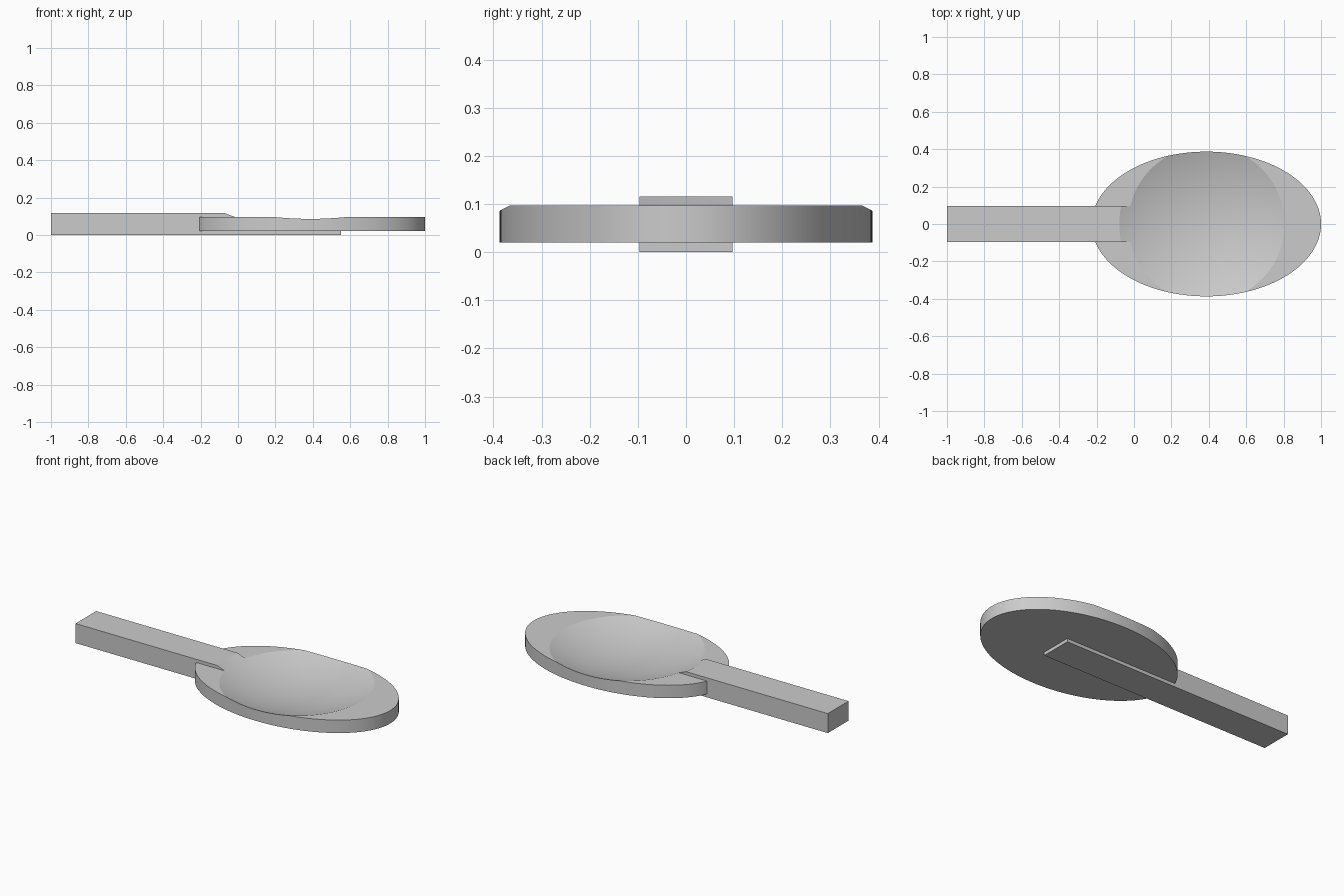
import bpy, bmesh, math

# Default object
cube = bpy.data.objects.get("Cube")
if cube:
    bpy.data.objects.remove(cube, do_unlink=True)

# Material
grey = bpy.data.materials.new("plain_grey")
grey.use_nodes = True
colour = (0.6, 0.6, 0.6, 1)
grey.diffuse_color = colour
grey.node_tree.nodes["Principled BSDF"].inputs["Base Color"].default_value = colour

# Shared dimensions
BOWL_X = 0.387
RIM_Z = 0.097
SPHERE_R = 1.1955
SPHERE_Z = 1.217


def add_object(name, bm):
    bmesh.ops.recalc_face_normals(bm, faces=bm.faces)
    mesh = bpy.data.meshes.new(name)
    bm.to_mesh(mesh)
    bm.free()
    mesh.materials.append(grey)
    obj = bpy.data.objects.new(name, mesh)
    bpy.context.collection.objects.link(obj)
    return obj


def hollow_cutter():
    """Closed spherical cap, spun from an arc, that scoops out the bowl."""
    bm = bmesh.new()
    steps, reach = 24, 0.56
    arc = []
    for i in range(steps + 1):
        a = reach * i / steps
        arc.append(bm.verts.new((BOWL_X + SPHERE_R * math.sin(a), 0,
                                 SPHERE_Z - SPHERE_R * math.cos(a))))
    arc.append(bm.verts.new((BOWL_X, 0, arc[-1].co.z)))
    edges = [bm.edges.new(pair) for pair in zip(arc, arc[1:])]
    bmesh.ops.spin(bm, geom=arc + edges, cent=(BOWL_X, 0, 0), axis=(0, 0, 1),
                   angle=math.tau, steps=96)
    bmesh.ops.remove_doubles(bm, verts=bm.verts, dist=0.0001)
    cutter = add_object("bowl_cutter", bm)
    cutter.hide_render = True
    cutter.hide_set(True)
    cutter.display_type = 'WIRE'
    return cutter


def elliptical_disc():
    """Bowl blank: a flat oval slab."""
    bm = bmesh.new()
    bmesh.ops.create_cone(bm, cap_ends=True, segments=128, radius1=1,
                          radius2=1, depth=1)
    bmesh.ops.scale(bm, verts=bm.verts, vec=(0.613, 0.387, RIM_Z - 0.02))
    bmesh.ops.translate(bm, verts=bm.verts, vec=(BOWL_X, 0, (RIM_Z + 0.02) / 2))
    return add_object("spoon_bowl", bm)


def handle_bar():
    """Straight handle that runs on beneath the bowl."""
    bm = bmesh.new()
    bmesh.ops.create_cube(bm, size=1)
    bmesh.ops.scale(bm, verts=bm.verts, vec=(1.55, 0.194, 0.116))
    bmesh.ops.translate(bm, verts=bm.verts, vec=(-0.225, 0, 0.058))
    return add_object("spoon_handle", bm)


# Scoop the same hollow out of both parts
cutter = hollow_cutter()
for part in (elliptical_disc(), handle_bar()):
    scoop = part.modifiers.new("scoop", 'BOOLEAN')
    scoop.operation = 'DIFFERENCE'
    scoop.solver = 'EXACT'
    scoop.object = cutter
    bpy.ops.object.select_all(action='DESELECT')
    part.select_set(True)
    bpy.context.view_layer.objects.active = part
    bpy.ops.object.modifier_apply(modifier=scoop.name)
    bpy.ops.object.shade_smooth_by_angle(angle=math.radians(12))

bpy.data.objects.remove(cutter, do_unlink=True)
